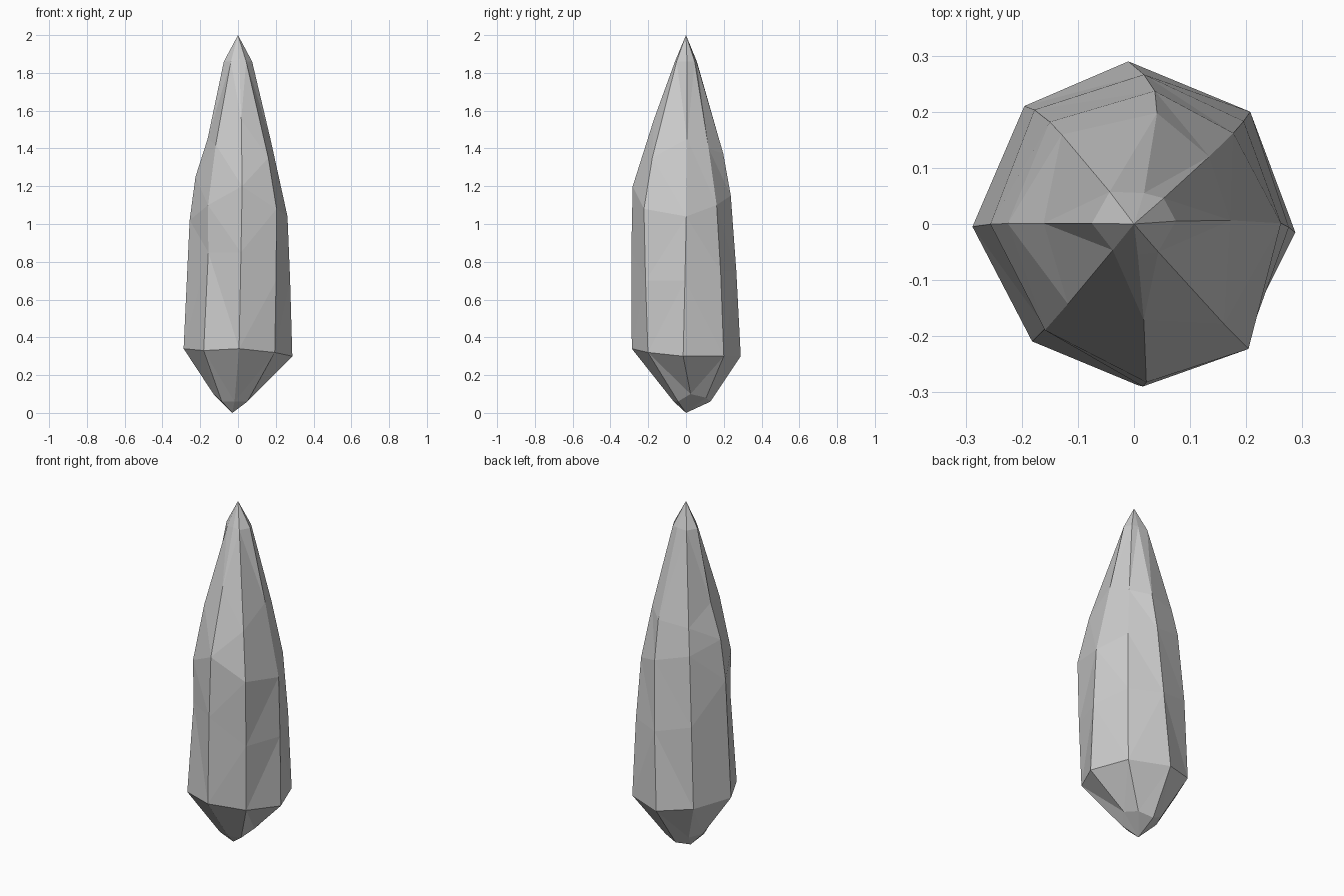
import bpy, bmesh
from math import radians, cos, sin

# Eight ridges: angle at the base, angle at the top, (radius, height) profile
RIDGES = [
    (-3, 4, [(.11, .10), (.288, .30), (.276, .70), (.262, 1.04), (.172, 1.45), (.075, 1.86)]),
    (44, 41, [(.11, .08), (.288, .30), (.268, .75), (.240, 1.10), (.180, 1.40), (.070, 1.86)]),
    (92, 72, [(.10, .06), (.290, .30), (.267, .75), (.240, 1.15), (.202, 1.37), (.058, 1.86)]),
    (133, 127, [(.11, .10), (.287, .33), (.270, .80), (.236, 1.20), (.205, 1.35), (.072, 1.86)]),
    (181, 179, [(.11, .10), (.288, .34), (.256, 1.02), (.225, 1.25), (.161, 1.45), (.075, 1.86)]),
    (229, 231, [(.10, .06), (.277, .33), (.243, .85), (.247, 1.10), (.185, 1.42), (.060, 1.86)]),
    (271, 277, [(.095, .06), (.287, .34), (.290, .85), (.283, 1.20), (.172, 1.55), (.055, 1.87)]),
    (314, 311, [(.10, .06), (.280, .32), (.294, .70), (.302, 1.08), (.240, 1.35), (.066, 1.86)]),
]

bm = bmesh.new()
columns = []
for a0, a1, profile in RIDGES:
    col = []
    for i, (r, z) in enumerate(profile):
        a = radians(a0 + (a1 - a0) * max(0, z - .3) / 1.56)
        ox, oy = (-.02, .03) if i == 0 else (0, 0)   # lower tip leans off axis
        col.append(bm.verts.new((r * cos(a) + ox, r * sin(a) + oy, z)))
    columns.append(col)

bottom = bm.verts.new((-.03, 0, 0))
top = bm.verts.new((0, 0, 2))

# Facets between neighbouring ridges, closed by the two points
for k, a in enumerate(columns):
    b = columns[(k + 1) % len(columns)]
    bm.faces.new((bottom, b[0], a[0]))
    for i in range(len(a) - 1):
        bm.faces.new((a[i], b[i], b[i + 1], a[i + 1]))
    bm.faces.new((a[-1], b[-1], top))

bmesh.ops.triangulate(bm, faces=bm.faces[:], quad_method='SHORT_EDGE')
bmesh.ops.recalc_face_normals(bm, faces=bm.faces[:])
mesh = bpy.data.meshes.new("crystal_shard")
bm.to_mesh(mesh)
bm.free()
bpy.context.collection.objects.link(bpy.data.objects.new("crystal_shard", mesh))
